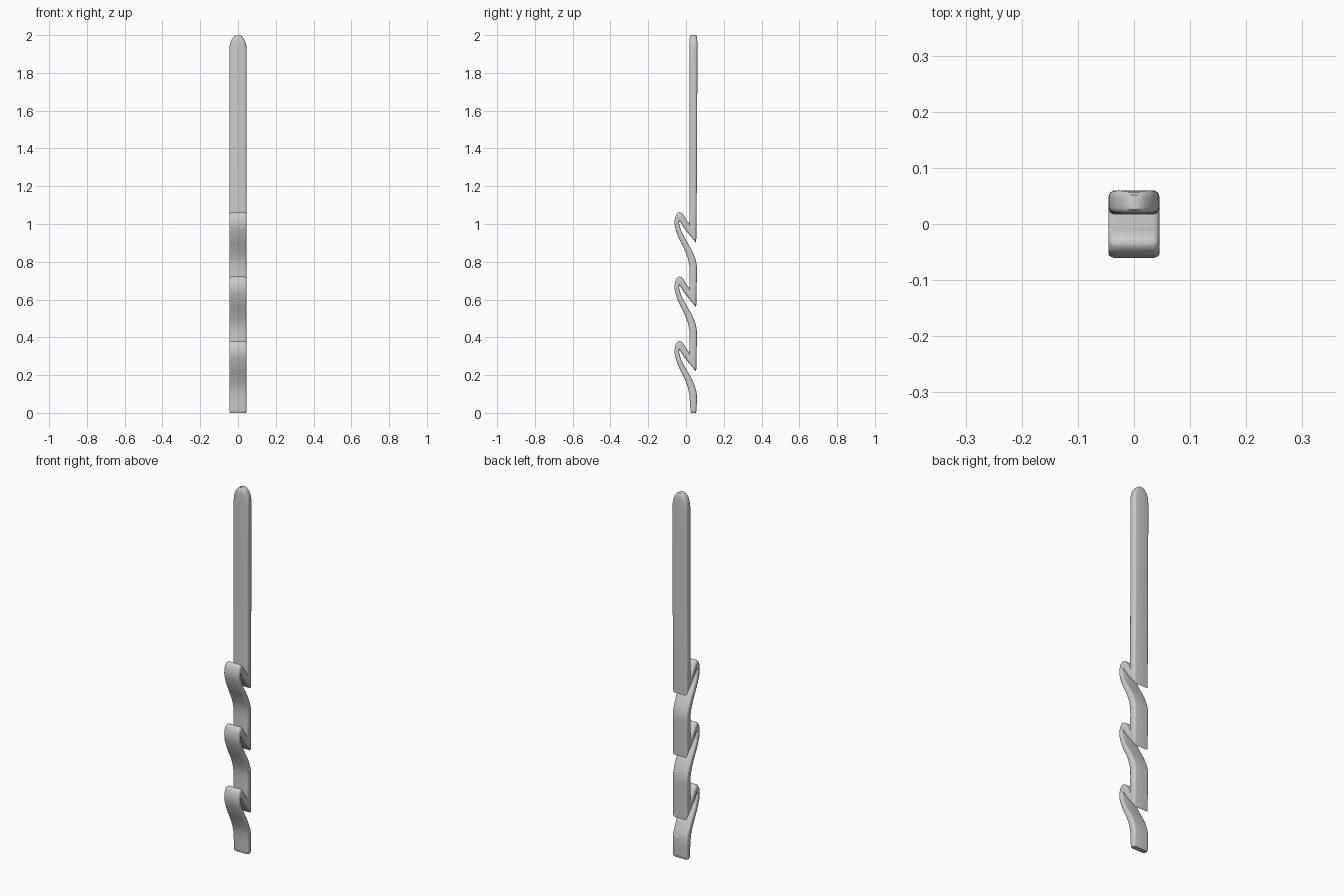
import bpy, bmesh, math
from mathutils import Vector

if "Cube" in bpy.data.objects:
    bpy.data.objects.remove(bpy.data.objects["Cube"])

HALF = 0.0455      # half width of the strip
PITCH = 0.341      # height of one zigzag link


def spline(pts, steps):
    """Smooth curve through the points, ends clamped."""
    vs = [Vector(p) for p in pts]
    ext = [vs[0] * 2 - vs[1]] + vs + [vs[-1] * 2 - vs[-2]]
    out = []
    for i in range(1, len(ext) - 2):
        a, b, c, d = ext[i - 1:i + 3]
        for k in range(steps):
            t = k / steps
            out.append(0.5 * (2 * b + (c - a) * t + (2 * a - 5 * b + 4 * c - d) * t * t
                              + (3 * b - a - 3 * c + d) * t ** 3))
    return out + [vs[-1]]


def section(station):
    """Rounded rectangle spanning front edge to back edge of the strip."""
    fy, fz, by, bz, hw = station
    f, b = Vector((fy, fz)), Vector((by, bz))
    rx, ru = min(0.012, hw * 0.5), 0.3
    ring = []
    for sx, su, start in ((1, 1, 0), (-1, 1, 90), (-1, -1, 180), (1, -1, 270)):
        for k in range(5):
            a = math.radians(start + k * 22.5)
            x = sx * (hw - rx) + rx * math.cos(a)
            u = 0.5 + su * (0.5 - ru) + ru * math.sin(a)
            p = f.lerp(b, u)
            ring.append((x, p.x, p.y))
    return ring


# straight blade with rounded tip: front y, front z, back y, back z, half width
stations = [(0.026, 2.0, 0.052, 2.0, 0.010), (0.021, 1.994, 0.057, 1.994, 0.020),
            (0.019, 1.98, 0.059, 1.98, 0.032), (0.019, 1.962, 0.060, 1.962, 0.040),
            (0.019, 1.94, 0.060, 1.94, 0.0445), (0.019, 1.92, 0.060, 1.92, HALF),
            (0.019, 1.4, 0.059, 1.4, HALF), (0.018, 1.06, 0.056, 1.06, HALF)]

# one hook, from its pointed heel, over the loop and down to the straight part
heel = (0.017, 1.000, 0.054, 0.900)
hook = [heel, (-0.001, 1.027, -0.001, 0.966), (-0.018, 1.053, -0.022, 0.998),
        (-0.035, 1.062, -0.032, 1.012), (-0.051, 1.050, -0.036, 1.010),
        (-0.060, 1.018, -0.035, 0.996), (-0.057, 0.980, -0.026, 0.965),
        (-0.038, 0.925, -0.003, 0.920), (-0.010, 0.868, 0.026, 0.870),
        (0.009, 0.820, 0.048, 0.820), (0.017, 0.780, 0.057, 0.780)]
shank = [(0.019, 0.740, 0.058, 0.740)]
foot = [(0.021, 0.730, 0.057, 0.730), (0.024, 0.692, 0.055, 0.692),
        (0.027, 0.684, 0.052, 0.684)]

for n in range(3):
    last = n == 2
    nxt = (heel[0], heel[1] - PITCH, heel[2], heel[3] - PITCH)
    pts = hook + (foot if last else shank + [nxt])
    chain = [Vector((a, b - n * PITCH, c, d - n * PITCH)) for a, b, c, d in pts]
    fine = [Vector(p) for p in spline([tuple(v) for v in chain[:-1]], 4)] + [chain[-1]]
    if n:
        fine = fine[1:]
    stations += [(*p, HALF) for p in fine]
# slightly narrowed, level bottom end
f = stations[-1]
stations[-1] = (f[0], 0.0, f[2], 0.0, HALF - 0.004)

# loft the sections into one closed strip
bm = bmesh.new()
rings = [[bm.verts.new(p) for p in section(s)] for s in stations]
for r0, r1 in zip(rings, rings[1:]):
    m = len(r0)
    for i in range(m):
        j = (i + 1) % m
        bm.faces.new((r0[i], r0[j], r1[j], r1[i]))
bm.faces.new(rings[0])
bm.faces.new(rings[-1][::-1])
bmesh.ops.recalc_face_normals(bm, faces=bm.faces)

mesh = bpy.data.meshes.new("zigzag_strip")
bm.to_mesh(mesh)
bm.free()
strip = bpy.data.objects.new("zigzag_strip", mesh)
bpy.context.collection.objects.link(strip)
bpy.context.view_layer.objects.active = strip
strip.select_set(True)
bpy.ops.object.shade_smooth_by_angle(angle=math.radians(35))
